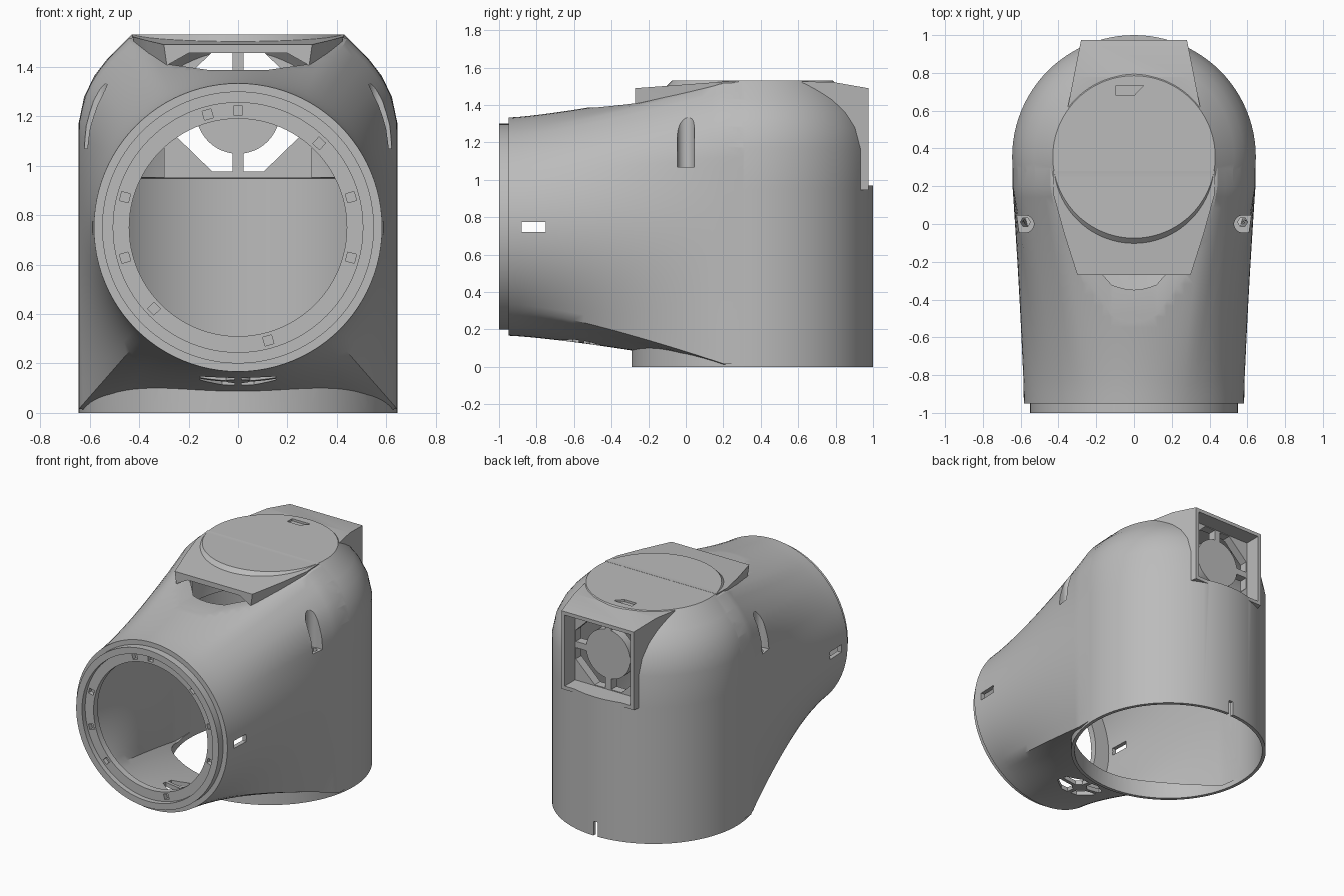
import bpy, bmesh, math
from mathutils import Vector
from mathutils.geometry import intersect_line_line_2d as cross2d

cube = bpy.data.objects.get("Cube")
if cube:
    bpy.data.objects.remove(cube, do_unlink=True)

grey = bpy.data.materials.new("plain grey")
grey.use_nodes = True
tone = (0.5, 0.5, 0.5, 1)
grey.diffuse_color = tone
grey.node_tree.nodes["Principled BSDF"].inputs["Base Color"].default_value = tone

SEG = 96
CY = 0.355     # y of the upright tube axis
CZ = 0.75      # z of the front tube axis
R = 0.645      # upright tube radius


def loft(name, rings):
    """Skin a list of equal-length closed rings and cap both ends."""
    bm = bmesh.new()
    rows = [[bm.verts.new(p) for p in ring] for ring in rings]
    n = len(rows[0])
    for a, b in zip(rows, rows[1:]):
        for i in range(n):
            j = (i + 1) % n
            bm.faces.new((a[i], a[j], b[j], b[i]))
    bm.faces.new(rows[0])
    bm.faces.new(rows[-1])
    bmesh.ops.recalc_face_normals(bm, faces=bm.faces)
    mesh = bpy.data.meshes.new(name)
    bm.to_mesh(mesh)
    bm.free()
    mesh.materials.append(grey)
    ob = bpy.data.objects.new(name, mesh)
    bpy.context.collection.objects.link(ob)
    return ob


def prism(name, pts, axis, lo, hi):
    place = {"x": lambda u, v, w: (w, u, v),
             "y": lambda u, v, w: (u, w, v),
             "z": lambda u, v, w: (u, v, w)}[axis]
    return loft(name, [[place(u, v, w) for u, v in pts] for w in (lo, hi)])


def circle(u, v, r, n=SEG, turn=0.0):
    return [(u + r * math.cos(math.tau * i / n + turn),
             v + r * math.sin(math.tau * i / n + turn)) for i in range(n)]


def rect(u0, u1, v0, v1):
    return [(u0, v0), (u1, v0), (u1, v1), (u0, v1)]


def boolean(target, tool, op="DIFFERENCE"):
    mod = target.modifiers.new("cut", "BOOLEAN")
    mod.operation, mod.solver, mod.object = op, "EXACT", tool
    bpy.context.view_layer.objects.active = target
    bpy.ops.object.modifier_apply(modifier=mod.name)
    bpy.data.objects.remove(tool, do_unlink=True)


def revolve(name, profile):
    return loft(name, [[(x, y, z) for x, y in circle(0, CY, r)] for r, z in profile])


# Shoulder outline shared by the dome and the blended neck
SHOULDER = [(R, 1.17), (0.622, 1.28), (0.58, 1.365), (0.53, 1.43), (0.43, 1.53)]
OUTLINE = ([Vector((0, 0.004)), Vector((R - 0.002, 0.004))]
           + [Vector((r - 0.002, z - 0.002)) for r, z in SHOULDER]
           + [Vector((0, 1.528))])


def reach(a):
    """Distance from the neck axis to the outline in direction a."""
    start = Vector((0, CZ))
    end = start + 3 * Vector((max(abs(math.cos(a)), 1e-4), math.sin(a)))
    for p, q in zip(OUTLINE, OUTLINE[1:]):
        hit = cross2d(start, end, p, q)
        if hit:
            return (hit - start).length
    return R


def neck(name, y0, inset):
    """Blend from the round front mouth to the upright body."""
    rings = []
    steps = 20
    ys = [y0 + (0.2 - y0) * i / steps for i in range(steps + 1)] + [CY + 0.004]
    for y in ys:
        w = min(1, (y + 0.95) / 1.15) ** 1.3
        ring = []
        for i in range(SEG):
            a = math.tau * i / SEG
            d = 0.583 * (1 - w) + reach(a) * w - inset
            ring.append((d * math.cos(a), y, CZ + d * math.sin(a)))
        rings.append(ring)
    return loft(name, rings)


# Outer solid: upright tube with dome, neck, mouth lip
body = revolve("elbow_housing", [(R, 0), (R, 0.95)] + SHOULDER)
boolean(body, neck("neck", -0.95, 0), "UNION")
boolean(body, prism("mouth_lip", circle(0, CZ, 0.55), "y", -1, -0.9), "UNION")

# Hood over the top intake
half = [(0.30, -0.27), (0.37, -0.05), (0.425, 0.15), (0.43, 0.28)]
plan = half + [(-x, y) for x, y in reversed(half)]
boolean(body, loft("hood", [
    [(x * 0.9, y, 1.28) for x, y in plan],
    [(x, y, 1.49 + 0.041 * (y + 0.27) / 0.55) for x, y in plan]]), "UNION")

# Rear square port
boolean(body, loft("rear_port", [
    [(x, 0.62, z) for x, z in rect(-0.35, 0.35, 0.945, 1.525)],
    [(x, 0.78, z) for x, z in rect(-0.319, 0.319, 0.945, 1.524)],
    [(x, 0.975, z) for x, z in rect(-0.28, 0.28, 0.945, 1.49)]]), "UNION")

# Hollow neck, leaving bosses around the side pockets
hollow = neck("neck_hollow", -0.92, 0.03)
for s in (-1, 1):
    boolean(hollow, prism("boss", circle(s * 0.575, 0, 0.07, 32), "z", 1.03, 1.6))
boolean(body, hollow)

# Hollow upright tube, leaving a wall for the rear grille
hollow = revolve("tube_hollow", [(0.622, -0.1), (0.622, 0.948), (0.6, 0.952)]
                 + [(r - 0.035, z - 0.02) for r, z in SHOULDER[:-1]] + [(0.42, 1.495)])
boolean(hollow, prism("grille_wall", rect(-0.3, 0.3, 0.95, 1.6), "y", 0.8, 1.2))
boolean(body, hollow)

# Mouth bore and seat
boolean(body, prism("bore", circle(0, CZ, 0.44), "y", -1.1, -0.8))
boolean(body, prism("seat", circle(0, CZ, 0.505), "y", -1.1, -0.965))
for deg in (90, 105, 46, 15, -15, -75, 224, 195, 165):
    a = math.radians(deg)
    boolean(body, prism("peg_hole", circle(0.473 * math.cos(a), CZ + 0.473 * math.sin(a),
                                           0.026, 4, a + 0.8), "y", -1.1, -0.935))


def grille_cutter(cu, cv, ru, rv, hub, bar, axis, lo, hi):
    """Octagonal opening that keeps a hub disc and four spokes."""
    pts = [(cu + ru * u, cv + rv * v) for u, v in circle(0, 0, 1.08, 8, math.pi / 8)]
    tool = prism("grille_opening", pts, axis, lo, hi)
    for keep in (circle(cu, cv, hub, 48),
                 rect(cu - bar, cu + bar, cv - 1, cv + 1),
                 rect(cu - 1, cu + 1, cv - bar, cv + bar)):
        boolean(tool, prism("keep", keep, axis, lo - 0.1, hi + 0.1))
    return tool


# Rear port pocket and grille, underside vent
boolean(body, prism("port_pocket", rect(-0.255, 0.255, 0.97, 1.465), "y", 0.86, 1.2))
boolean(body, grille_cutter(0, 1.218, 0.25, 0.243, 0.17, 0.022, "y", 0.6, 0.95))
boolean(body, grille_cutter(0, -0.56, 0.155, 0.11, 0.05, 0.015, "z", -0.1, 0.3))

# Intake slot under the hood
side = [(0.12, 1.387), (0.28, 1.41), (0.2, 1.455)]
boolean(body, prism("intake", side + [(-x, z) for x, z in reversed(side)], "y", -0.7, 0.3))

# Side pockets with a screw hole in each floor
for s in (-1, 1):
    x = s * 0.575
    edge = sorted((x, s * 0.8))
    boolean(body, prism("pocket", circle(x, 0, 0.045, 32), "z", 1.07, 1.7))
    boolean(body, prism("pocket_side", rect(*edge, -0.045, 0.045), "z", 1.07, 1.7))
    boolean(body, prism("screw_hole", circle(x, 0.01, 0.026, 6), "z", 0.9, 1.2))

# Side latch slots, base notch, top mark
boolean(body, prism("latch_slot", rect(-0.88, -0.75, 0.722, 0.775), "x", -1, 1))
boolean(body, prism("base_notch", rect(-0.016, 0.016, -0.1, 0.1), "y", 0.8, 1.2))
mark = [(-0.095, 0.68), (0.0, 0.68), (0.05, 0.732), (-0.095, 0.732)]
boolean(body, prism("top_mark", mark, "z", 1.515, 1.7))

bpy.ops.object.select_all(action="DESELECT")
body.select_set(True)
bpy.context.view_layer.objects.active = body
bpy.ops.object.shade_smooth_by_angle(angle=math.radians(28))
